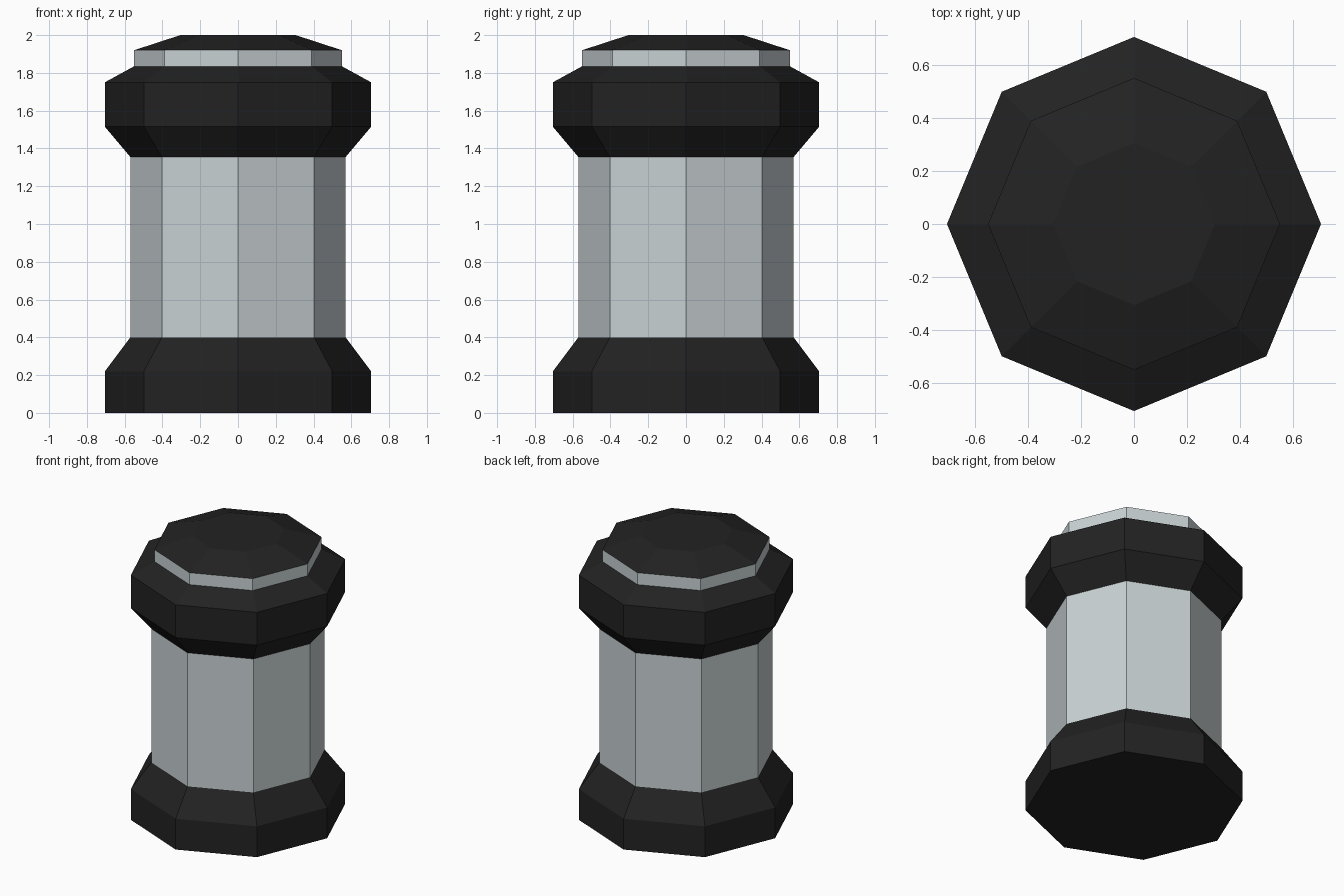
import bpy
import bmesh
from math import cos, sin, tau

SIDES = 8

cube = bpy.data.objects.get("Cube")
if cube:
    bpy.data.objects.remove(cube, do_unlink=True)


def make_material(name, color):
    mat = bpy.data.materials.new(name)
    mat.use_nodes = True
    mat.diffuse_color = color
    bsdf = next(n for n in mat.node_tree.nodes if n.type == 'BSDF_PRINCIPLED')
    bsdf.inputs["Base Color"].default_value = color
    return mat


black = make_material("matte black", (0.016, 0.016, 0.016, 1))
silver = make_material("pale silver", (0.58, 0.64, 0.66, 1))


def turned_part(name, profile, mat, close_bottom=False, close_top=False):
    """Sweep a (radius, height) profile around z as a flat-faced octagon."""
    bm = bmesh.new()
    rings = [[bm.verts.new((r * cos(tau * i / SIDES), r * sin(tau * i / SIDES), z))
              for i in range(SIDES)] for r, z in profile]
    for low, high in zip(rings, rings[1:]):
        for i in range(SIDES):
            j = (i + 1) % SIDES
            bm.faces.new((low[i], low[j], high[j], high[i]))
    if close_bottom:
        bm.faces.new(rings[0][::-1])
    if close_top:
        bm.faces.new(rings[-1])
    mesh = bpy.data.meshes.new(name)
    bm.to_mesh(mesh)
    bm.free()
    mesh.materials.append(mat)
    obj = bpy.data.objects.new(name, mesh)
    bpy.context.collection.objects.link(obj)
    return obj


# Flared foot
turned_part("base", [(0.705, 0), (0.705, 0.22), (0.57, 0.4)], black, close_bottom=True)
# Straight column
turned_part("body", [(0.57, 0.4), (0.57, 1.355)], silver)
# Wide collar with a bevelled shoulder
turned_part("collar", [(0.57, 1.355), (0.705, 1.515), (0.705, 1.75), (0.55, 1.835)], black)
# Thin band under the cap
turned_part("cap_band", [(0.55, 1.835), (0.55, 1.92)], silver)
# Low sloping cap
turned_part("cap", [(0.55, 1.92), (0.305, 2.0)], black, close_top=True)
